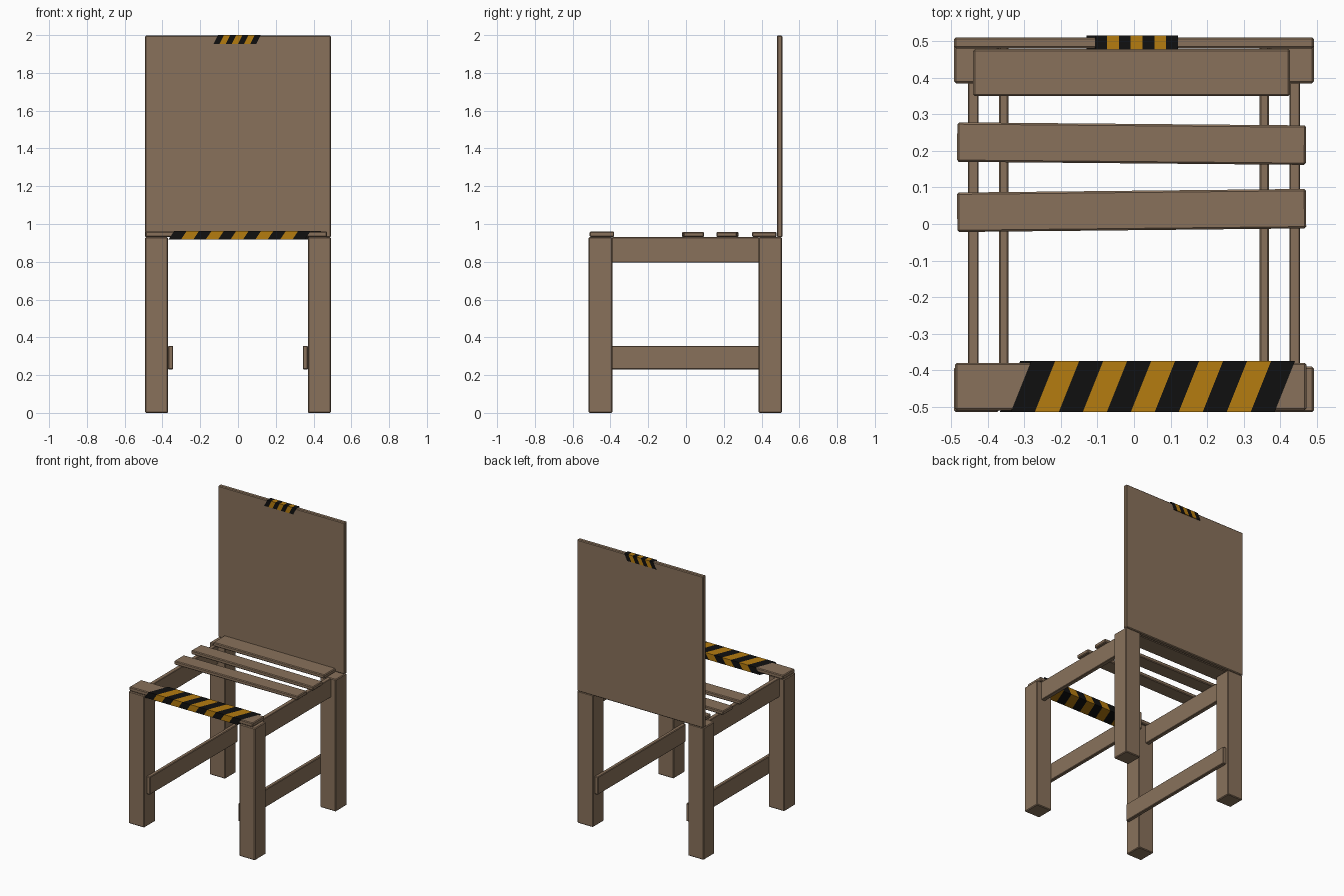
import bpy, bmesh, math

if "Cube" in bpy.data.objects:
    bpy.data.objects.remove(bpy.data.objects["Cube"])


def material(name, rgb):
    m = bpy.data.materials.new(name)
    m.diffuse_color = (*rgb, 1)
    m.use_nodes = True
    m.node_tree.nodes["Principled BSDF"].inputs["Base Color"].default_value = m.diffuse_color
    return m


WOOD = material("brown wood", (0.25, 0.167, 0.105))
BLACK = material("tape black", (0.005, 0.005, 0.005))
AMBER = material("tape amber", (0.46, 0.2, 0.005))


def add_object(name, bm, mats):
    me = bpy.data.meshes.new(name)
    bm.to_mesh(me)
    bm.free()
    for m in mats:
        me.materials.append(m)
    ob = bpy.data.objects.new(name, me)
    bpy.context.collection.objects.link(ob)
    return ob


def board(name, xs, ys, zs, turn=0.0, bevel=0.005):
    """Bevelled wooden block given by its extents."""
    bm = bmesh.new()
    bmesh.ops.create_cube(bm, size=1)
    size = [r[1] - r[0] for r in (xs, ys, zs)]
    bmesh.ops.scale(bm, vec=size, verts=bm.verts)
    ob = add_object(name, bm, [WOOD])
    ob.location = [(r[0] + r[1]) / 2 for r in (xs, ys, zs)]
    ob.rotation_euler.z = math.radians(turn)
    mod = ob.modifiers.new("soft edges", 'BEVEL')
    mod.width = bevel
    mod.segments = 1
    return ob


def tape(name, x0, width, stripes, ys, zs, lean_y, lean_z):
    """Open sleeve of slanted stripes wrapped around a board."""
    bm = bmesh.new()
    corners = [(ys[0], zs[0]), (ys[0], zs[1]), (ys[1], zs[1]), (ys[1], zs[0])]
    rings = []
    for i in range(stripes + 1):
        x = x0 + i * width / stripes
        rings.append([bm.verts.new((x + lean_y * (y - ys[0]) + lean_z * (z - zs[0]), y, z))
                      for y, z in corners])
    for i in range(stripes):
        a, b = rings[i], rings[i + 1]
        for k in range(4):
            n = (k + 1) % 4
            f = bm.faces.new((a[k], b[k], b[n], a[n]))
            f.material_index = i % 2
    bmesh.ops.recalc_face_normals(bm, faces=bm.faces)
    return add_object(name, bm, [BLACK, AMBER])


# Legs and side rails, mirrored left and right
for side, s in (("left", -1), ("right", 1)):
    def span(a, b):
        return sorted((s * a, s * b))
    board(f"{side}_front_leg", span(0.37, 0.492), (-0.515, -0.39), (0, 0.93))
    board(f"{side}_rear_leg", span(0.37, 0.492), (0.385, 0.507), (0, 0.93))
    board(f"{side}_seat_rail", span(0.425, 0.455), (-0.392, 0.387), (0.797, 0.93), bevel=0.003)
    board(f"{side}_lower_rail", span(0.343, 0.37), (-0.49, 0.49), (0.23, 0.355), bevel=0.004)

# Seat slats, some slightly askew
board("front_seat_slat", (-0.49, 0.472), (-0.51, -0.38), (0.931, 0.96))
board("middle_seat_slat", (-0.484, 0.471), (-0.017, 0.091), (0.931, 0.958), turn=0.6)
board("second_seat_slat", (-0.484, 0.471), (0.166, 0.274), (0.931, 0.958), turn=-0.5)
board("rear_seat_slat", (-0.44, 0.427), (0.35, 0.479), (0.931, 0.958))

# Backrest panel
board("backrest", (-0.492, 0.492), (0.481, 0.511), (0.93, 1.997))

# Hazard tape
tape("seat_hazard_tape", -0.367, 0.722, 11, (-0.514, -0.375), (0.919, 0.964), 0.4, 0.67)
tape("backrest_hazard_tape", -0.13, 0.227, 7, (0.477, 0.516), (1.953, 2.0), 0.0, 0.5)
